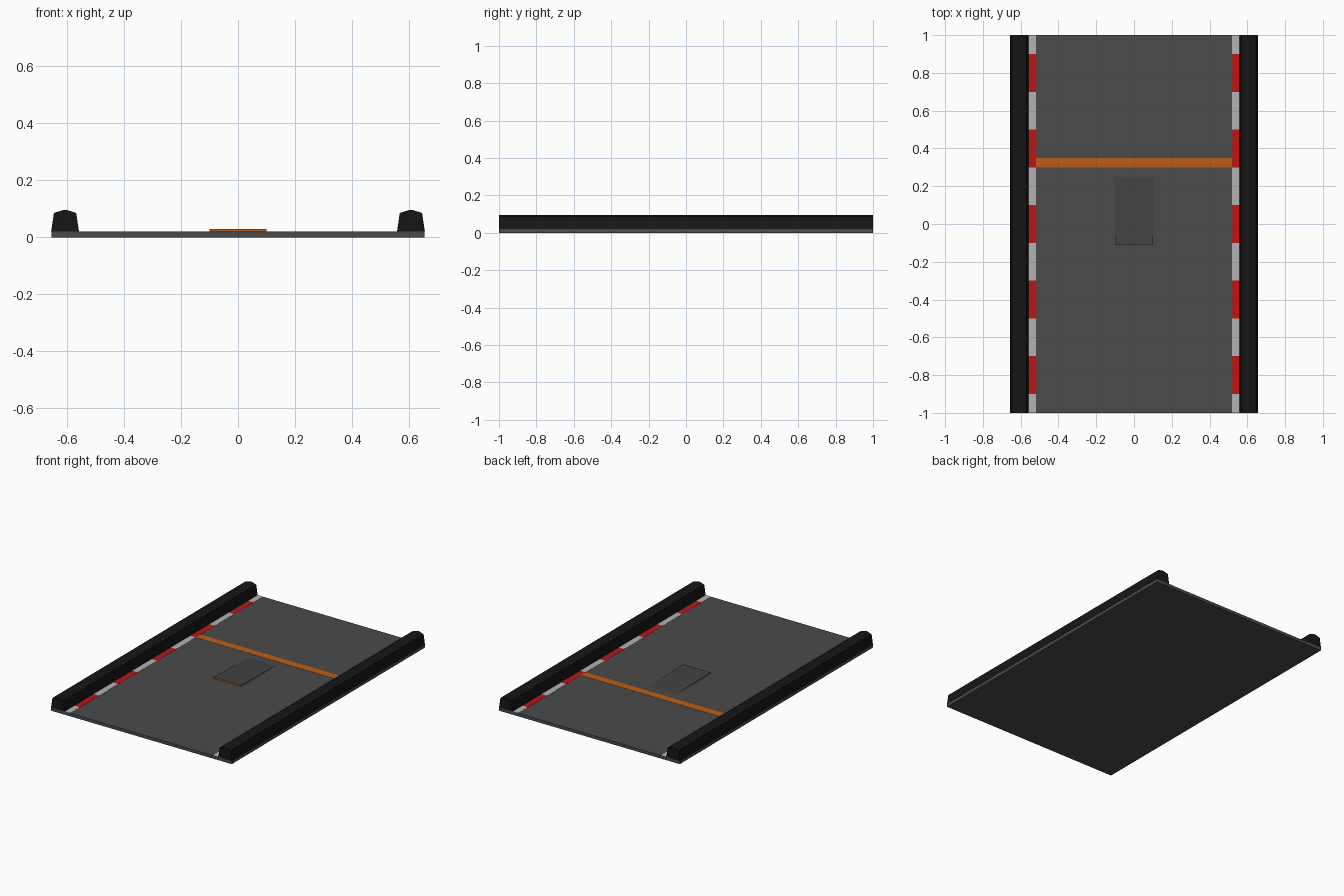
import bpy

if "Cube" in bpy.data.objects:
    bpy.data.objects.remove(bpy.data.objects["Cube"])


def material(name, rgb):
    m = bpy.data.materials.new(name)
    m.diffuse_color = (*rgb, 1)
    m.use_nodes = True
    m.node_tree.nodes["Principled BSDF"].inputs["Base Color"].default_value = m.diffuse_color
    return m


ASPHALT = material("asphalt", (0.07, 0.07, 0.07))
RUBBER = material("rubber", (0.008, 0.008, 0.008))
WHITE = material("white_paint", (0.45, 0.45, 0.45))
RED = material("red_paint", (0.5, 0.008, 0.008))
ORANGE = material("orange_paint", (0.5, 0.11, 0.008))
PATCH = material("dark_patch", (0.055, 0.055, 0.055))


def mesh_object(name, verts, faces, *mats):
    me = bpy.data.meshes.new(name)
    me.from_pydata(verts, [], faces)
    for m in mats:
        me.materials.append(m)
    ob = bpy.data.objects.new(name, me)
    bpy.context.collection.objects.link(ob)
    return ob


def box(name, x0, x1, y0, y1, z0, z1, mat):
    bpy.ops.mesh.primitive_cube_add(size=1, location=((x0 + x1) / 2, (y0 + y1) / 2, (z0 + z1) / 2))
    ob = bpy.context.object
    ob.name = name
    ob.scale = (x1 - x0, y1 - y0, z1 - z0)
    ob.data.materials.append(mat)
    return ob


def extrude_profile(name, pts, y0, y1, mat):
    """Sweep an x/z profile (counter-clockwise seen from the front) along y."""
    n = len(pts)
    verts = [(x, y, z) for y in (y0, y1) for x, z in pts]
    faces = [(i, i + n, (i + 1) % n + n, (i + 1) % n) for i in range(n)]
    faces += [tuple(range(n)), tuple(reversed(range(n, 2 * n)))]
    return mesh_object(name, verts, faces, mat)


TOP = 0.02

# Road slab
box("road_slab", -0.655, 0.655, -1, 1, 0, TOP, ASPHALT)

# Side barriers with a crowned top
half = [(0.049, TOP), (0.039, 0.086), (0.006, 0.096)]
for side, s in (("left", -1), ("right", 1)):
    cx = s * 0.607
    profile = [(cx + x, z) for x, z in half] + [(cx - x, z) for x, z in reversed(half)]
    extrude_profile(f"{side}_barrier", profile, -1, 1, RUBBER)

    # Alternating kerb blocks, half-length white ones at the ends
    for i in range(11):
        y0, y1 = max(-1, -1.1 + 0.2 * i), min(1, -0.9 + 0.2 * i)
        xa, xb = sorted((s * 0.518, s * 0.56))
        box(f"{side}_kerb_{i}", xa, xb, y0, y1, TOP - 0.005, TOP + 0.001, RED if i % 2 else WHITE)

# Painted line across the road
box("cross_line", -0.518, 0.518, 0.30, 0.35, TOP - 0.005, TOP + 0.001, ORANGE)

# Wedge hatch: raised at the front, sinking into the road at the back
x, yf, yb, zt = 0.1, -0.11, 0.25, 0.029
mesh = mesh_object(
    "wedge_hatch",
    [(-x, yf, TOP), (x, yf, TOP), (x, yf, zt), (-x, yf, zt), (-x, yb, TOP + 0.0005), (x, yb, TOP + 0.0005)],
    [(2, 5, 4, 3), (0, 1, 2, 3), (1, 5, 2), (4, 0, 3), (0, 4, 5, 1)],
    PATCH, ORANGE).data
for p in mesh.polygons[1:4]:
    p.material_index = 1
